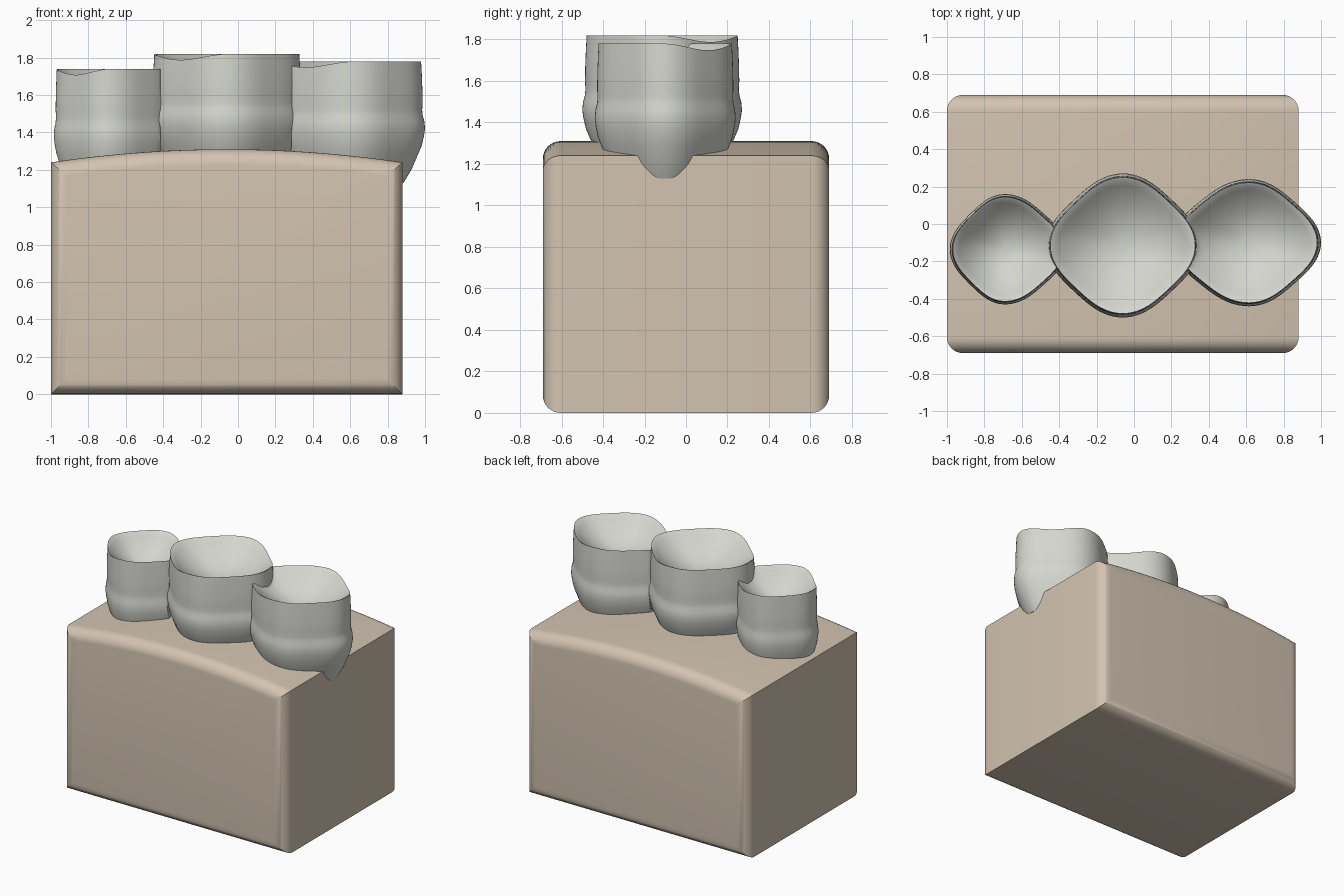
import bpy, bmesh
from math import sin, cos, pi, atan2, hypot, radians

cube = bpy.data.objects.get("Cube")
if cube:
    bpy.data.objects.remove(cube)


def material(name, rgb):
    mat = bpy.data.materials.new(name)
    mat.use_nodes = True
    mat.diffuse_color = (*rgb, 1)
    mat.node_tree.nodes["Principled BSDF"].inputs["Base Color"].default_value = (*rgb, 1)
    return mat


def loft(name, rings, mat, angle):
    """Skin a list of closed rings, cap both ends and shade smooth."""
    bm = bmesh.new()
    loops = [[bm.verts.new(p) for p in ring] for ring in rings]
    for a, b in zip(loops, loops[1:]):
        for i in range(len(a)):
            j = (i + 1) % len(a)
            bm.faces.new((a[i], a[j], b[j], b[i]))
    bm.faces.new(loops[0][::-1])
    bm.faces.new(loops[-1])
    bmesh.ops.recalc_face_normals(bm, faces=bm.faces)
    mesh = bpy.data.meshes.new(name)
    bm.to_mesh(mesh)
    bm.free()
    obj = bpy.data.objects.new(name, mesh)
    bpy.context.collection.objects.link(obj)
    mesh.materials.append(mat)
    bpy.ops.object.select_all(action="DESELECT")
    obj.select_set(True)
    bpy.context.view_layer.objects.active = obj
    bpy.ops.object.shade_smooth_by_angle(angle=radians(angle))
    return obj


stone = material("beige_stone", (0.65, 0.55, 0.44))
metal = material("pale_grey", (0.66, 0.67, 0.62))

# Base block: arched front profile, rounded around the front and back faces
LEFT, RIGHT, HALF_DEPTH, ROUND = -1.0, 0.88, 0.69, 0.085


def block_ring(y, inset):
    steps = 32
    x0, x1 = LEFT + inset, RIGHT - inset
    ring = [(x0, y, inset), (x1, y, inset)]
    for i in range(steps + 1):
        x = x1 + (x0 - x1) * i / steps
        ring.append((x, y, 1.31 - 0.07 * ((x + 0.06) / 0.94) ** 2 - inset))
    return ring


front = []
for i in range(9):
    a = pi / 2 * i / 8
    front.append((-HALF_DEPTH + ROUND * (1 - sin(a)), ROUND * (1 - cos(a))))
front.reverse()
back = [(-y, inset) for y, inset in reversed(front)]
loft("base_block", [block_ring(y, i) for y, i in front + back], stone, 32)

# Crowns: rounded diamond outline, waisted wall, wavy rim and hollow top
SEGMENTS = 96
WALL = [(-0.65, 0.70), (-0.58, 0.81), (-0.5, 0.90), (-0.45, 0.955), (-0.40, 0.985),
        (-0.36, 1.0), (-0.32, 0.99), (-0.29, 0.968), (-0.26, 0.96), (-0.22, 0.966),
        (-0.15, 0.963), (-0.07, 0.955), (0.0, 0.945)]
MIDDLE = (-0.06, -0.115, 0.41, 0.41, 0.385, 1.82)


def outline(crown, a, scale):
    cx, cy, r_neg, r_pos, ry, _ = crown
    r = scale * (0.95 + 0.05 * cos(4 * a))
    return cx + r * cos(a) * (r_pos if cos(a) > 0 else r_neg), cy + r * sin(a) * ry


def keep_outside(x, y, scale):
    """Push a point that falls inside the middle crown out to its wall."""
    cx, cy, rx, _, ry, _ = MIDDLE
    a = atan2((y - cy) / ry, (x - cx) / rx)
    ex, ey = outline(MIDDLE, a, scale - 0.015)
    return (ex, ey) if hypot(x - cx, y - cy) < hypot(ex - cx, ey - cy) else (x, y)


def build_crown(name, crown):
    top = crown[5]

    def ring(scale, drop, wave, wall_scale):
        points = []
        for i in range(SEGMENTS):
            a = 2 * pi * i / SEGMENTS
            x, y = outline(crown, a, scale)
            if crown is not MIDDLE:
                x, y = keep_outside(x, y, wall_scale)
            dip = 0.032 * max(0, sin(2 * a)) ** 1.5
            points.append((x, y, top + drop - dip * wave))
        return points

    rings = [ring(s, z, max(0, 1 + z / 0.2), s) for z, s in WALL]
    for i in range(12):
        t = 1 - i / 12
        rings.append(ring(0.915 * t, -0.005 - 0.17 * (1 - t * t), t * t, 0.945))
    loft(name, rings, metal, 40)


build_crown("middle_crown", MIDDLE)
build_crown("left_crown", (0.615, -0.1, 0.42, 0.385, 0.34, 1.78))
build_crown("right_crown", (-0.69, -0.135, 0.295, 0.33, 0.295, 1.74))
